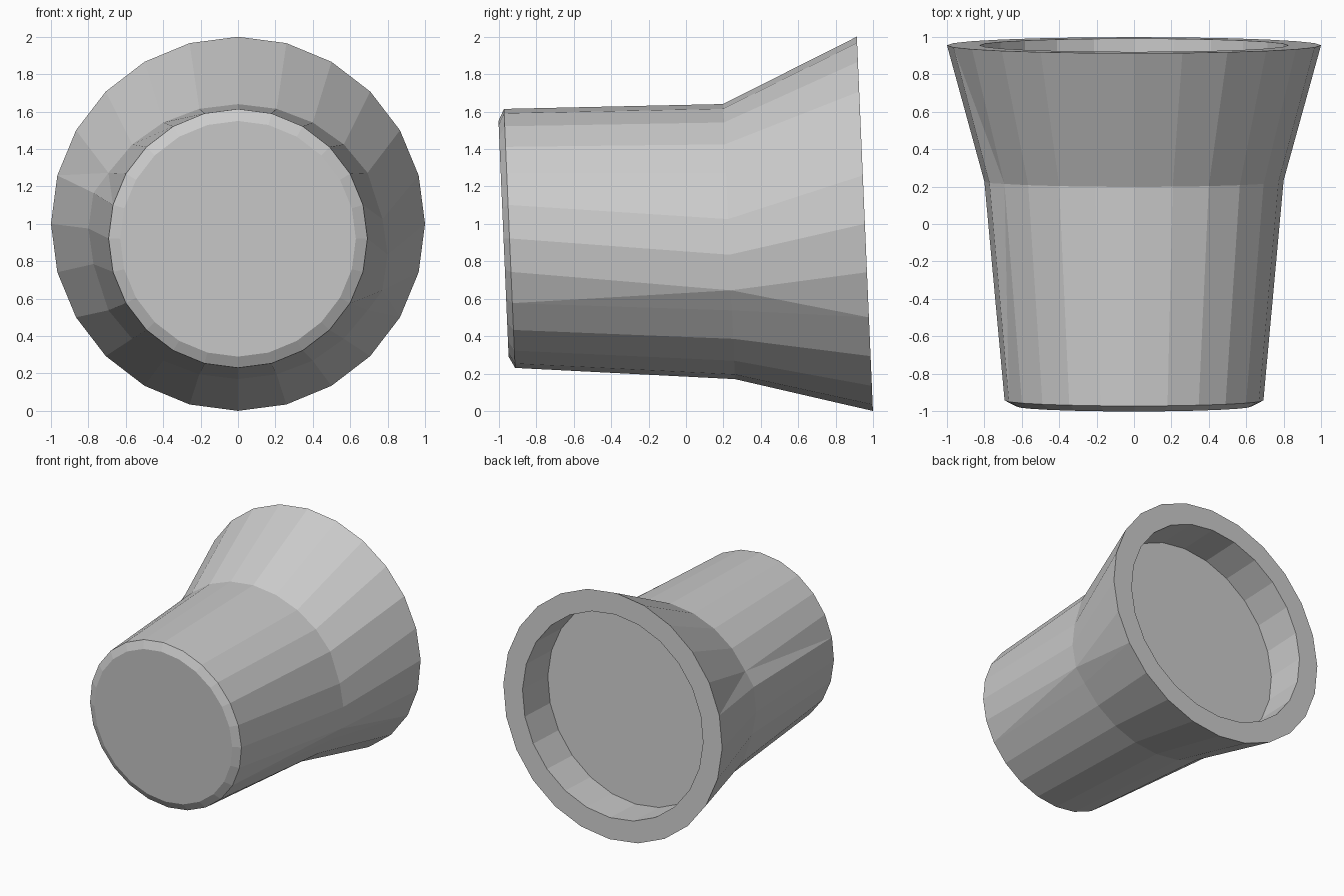
import bpy, bmesh
from math import sin, cos, radians

if "Cube" in bpy.data.objects:
    bpy.data.objects.remove(bpy.data.objects["Cube"])

SIDES = 24
TILT = 0.043  # every ring leans slightly about the x axis


def ring(bm, y, z, rx, rz, twist=0.0):
    """Tilted ring around y; twist lowers the right side and lifts the left."""
    verts = []
    for i in range(SIDES):
        a = radians(i * 15)
        dz = rz * sin(a)
        if i in (23, 0, 1):
            dz -= twist
        elif i in (11, 12, 13):
            dz += twist
        verts.append(bm.verts.new((rx * cos(a), y - TILT * dz, z + dz)))
    return verts


def bridge(bm, a, b, splits=None):
    """Join two rings; splits gives the diagonal for warped quads."""
    for i in range(SIDES):
        j = (i + 1) % SIDES
        diagonal = (splits or {}).get(i)
        if diagonal == "a_i":      # diagonal a[i] to b[j]
            bm.faces.new((a[i], a[j], b[j]))
            bm.faces.new((a[i], b[j], b[i]))
        elif diagonal == "a_j":    # diagonal a[j] to b[i]
            bm.faces.new((a[i], a[j], b[i]))
            bm.faces.new((a[j], b[j], b[i]))
        else:
            bm.faces.new((a[i], a[j], b[j], b[i]))


bm = bmesh.new()

# Rings from the front cap to the recessed back
cap = ring(bm, -0.975, 0.92, 0.63, 0.63)
front = ring(bm, -0.943, 0.922, 0.692, 0.692)
waist = ring(bm, 0.23, 0.905, 0.80, 0.735, twist=0.07)
rim = ring(bm, 0.956, 1.0, 1.0, 1.0)
rim_inner = ring(bm, 0.956, 1.0, 0.825, 0.825)
floor = ring(bm, 0.626, 0.986, 0.825, 0.825)

# Front cap, sleeve, flare, rim and recess
bm.faces.new(cap)
bridge(bm, cap, front)
bridge(bm, front, waist, {22: "a_i", 10: "a_j"})
bridge(bm, waist, rim, {22: "a_j", 10: "a_i"})
bridge(bm, rim, rim_inner)
bridge(bm, rim_inner, floor)
bm.faces.new(floor)
bmesh.ops.recalc_face_normals(bm, faces=bm.faces)

mesh = bpy.data.meshes.new("flared_nozzle")
bm.to_mesh(mesh)
bm.free()
bpy.context.collection.objects.link(bpy.data.objects.new("flared_nozzle", mesh))
